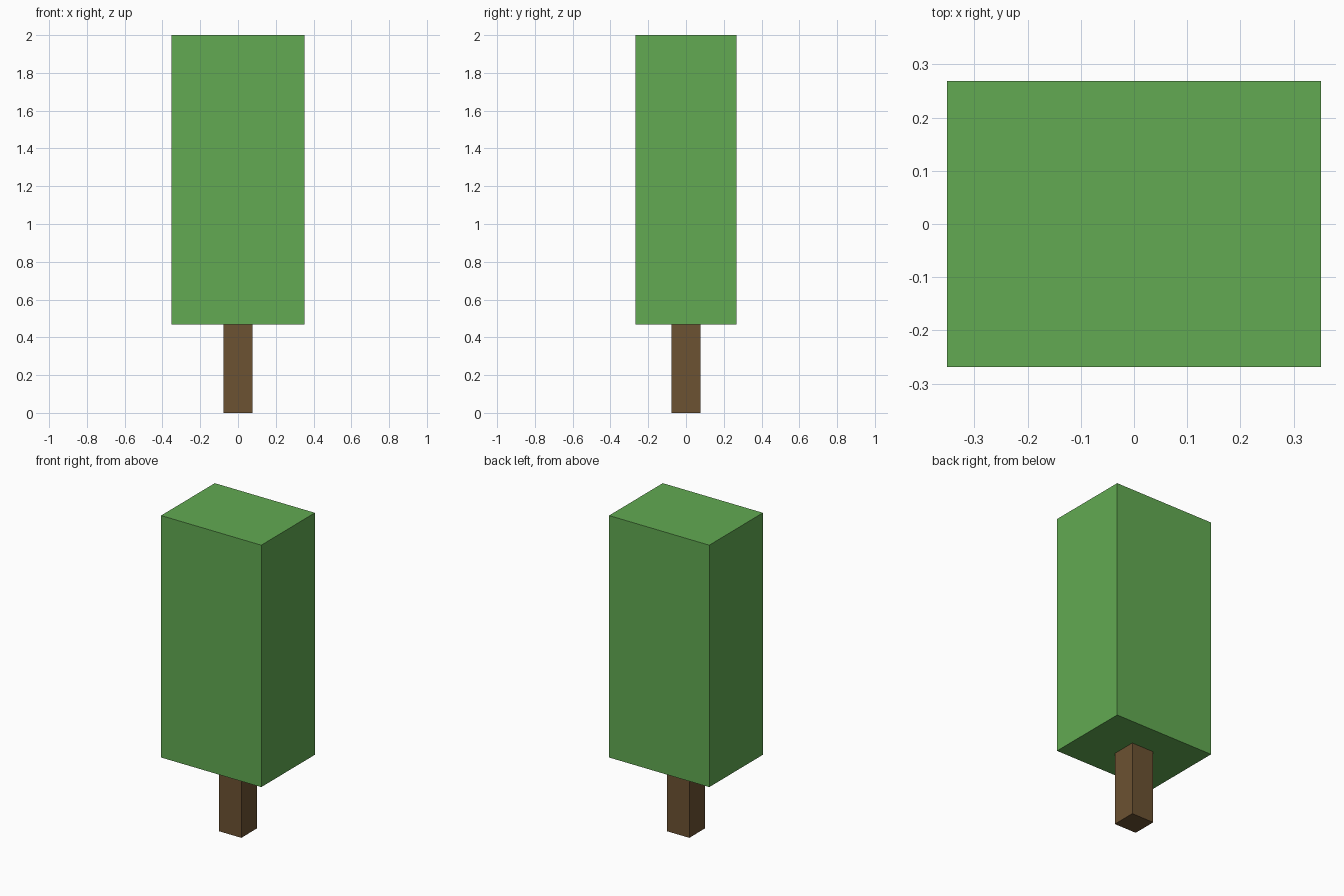
import bpy

if "Cube" in bpy.data.objects:
    bpy.data.objects.remove(bpy.data.objects["Cube"])


def material(name, rgb):
    mat = bpy.data.materials.new(name)
    mat.diffuse_color = (*rgb, 1.0)
    mat.use_nodes = True
    mat.node_tree.nodes["Principled BSDF"].inputs["Base Color"].default_value = mat.diffuse_color
    return mat


def box(name, width, depth, z0, z1, mat):
    bpy.ops.mesh.primitive_cube_add(size=1, location=(0, 0, (z0 + z1) / 2))
    obj = bpy.context.object
    obj.name = name
    obj.scale = (width, depth, z1 - z0)
    bpy.ops.object.transform_apply(location=False, rotation=False, scale=True)
    obj.data.materials.append(mat)
    return obj


bark = material("bark_brown", (0.15, 0.084, 0.032))
leaf = material("leaf_green", (0.122, 0.402, 0.084))

TRUNK_TOP = 0.467

# Square trunk
box("trunk", 0.156, 0.156, 0.0, TRUNK_TOP, bark)

# Tall block of foliage
box("foliage", 0.702, 0.537, TRUNK_TOP, 2.0, leaf)
